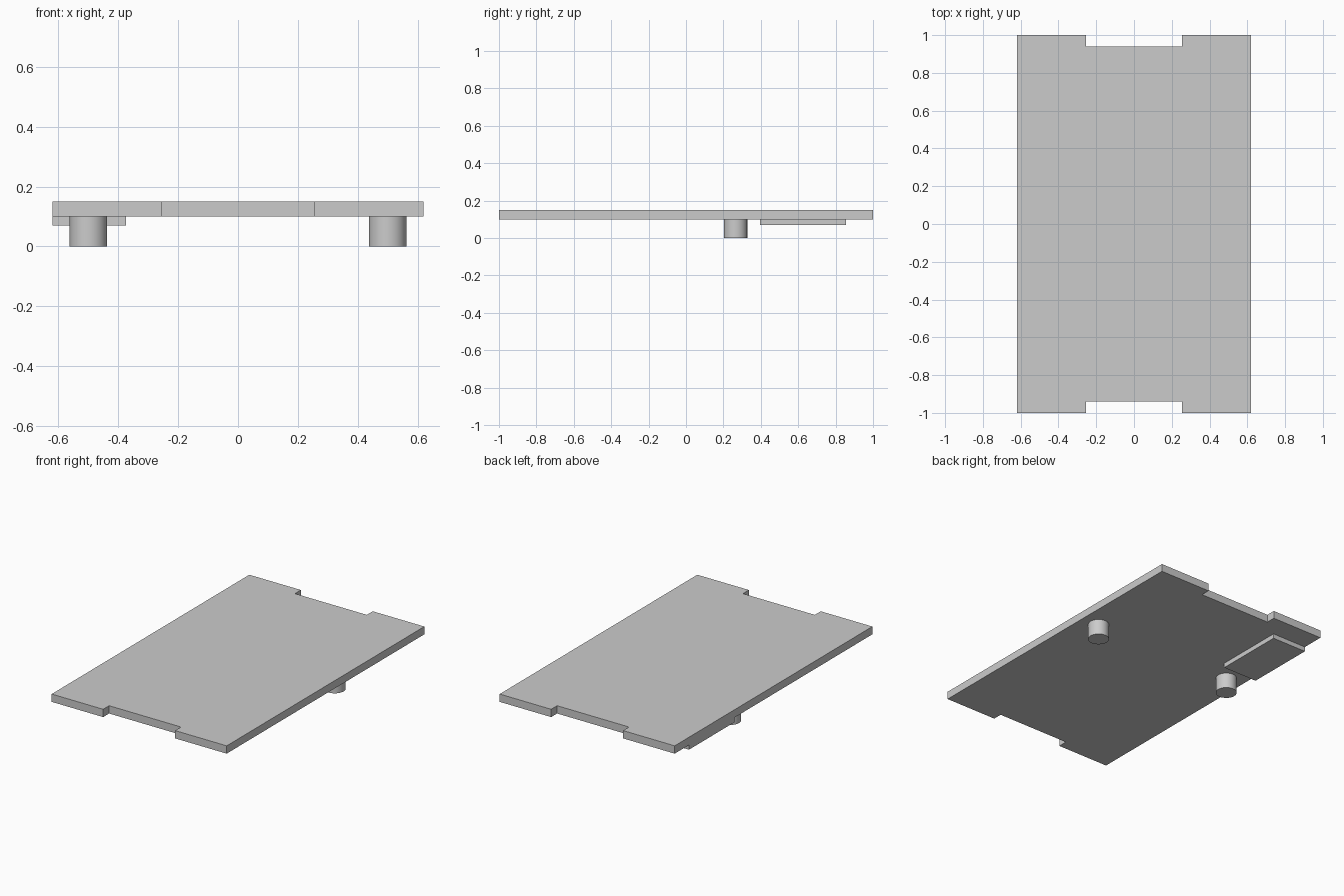
import bpy
import bmesh
from math import radians

cube = bpy.data.objects.get("Cube")
if cube:
    bpy.data.objects.remove(cube, do_unlink=True)

grey = bpy.data.materials.new("light grey")
grey.use_nodes = True
colour = (0.6, 0.6, 0.6, 1)
grey.diffuse_color = colour
grey.node_tree.nodes["Principled BSDF"].inputs["Base Color"].default_value = colour


def prism(name, outline, bottom, top):
    """Extrude a counter-clockwise outline between two heights."""
    bm = bmesh.new()
    face = bm.faces.new([bm.verts.new((x, y, bottom)) for x, y in outline])
    raised = bmesh.ops.extrude_face_region(bm, geom=[face], use_keep_orig=True)
    verts = [v for v in raised["geom"] if isinstance(v, bmesh.types.BMVert)]
    bmesh.ops.translate(bm, verts=verts, vec=(0, 0, top - bottom))
    bmesh.ops.recalc_face_normals(bm, faces=bm.faces)
    mesh = bpy.data.meshes.new(name)
    bm.to_mesh(mesh)
    bm.free()
    mesh.materials.append(grey)
    obj = bpy.data.objects.new(name, mesh)
    bpy.context.collection.objects.link(obj)


# Flat panel with a shallow notch in each short end
half_width, notch, inner = 0.62, 0.255, 0.94
front_edge = [(-half_width, -1), (-notch, -1), (-notch, -inner),
              (notch, -inner), (notch, -1), (half_width, -1)]
back_edge = [(-x, -y) for x, y in front_edge]
prism("panel", front_edge + back_edge, 0.1, 0.15)

# Thin pad under the back corner
prism("under_pad", [(-half_width, 0.395), (-0.375, 0.395),
                    (-0.375, 0.855), (-half_width, 0.855)], 0.07, 0.1)

# Pair of round pegs under the panel
for side, x in (("left", 0.5), ("right", -0.5)):
    bpy.ops.mesh.primitive_cylinder_add(vertices=48, radius=0.0625, depth=0.1,
                                        location=(x, 0.265, 0.05))
    peg = bpy.context.object
    peg.name = side + "_peg"
    peg.data.materials.append(grey)
    bpy.ops.object.shade_smooth_by_angle(angle=radians(30))
